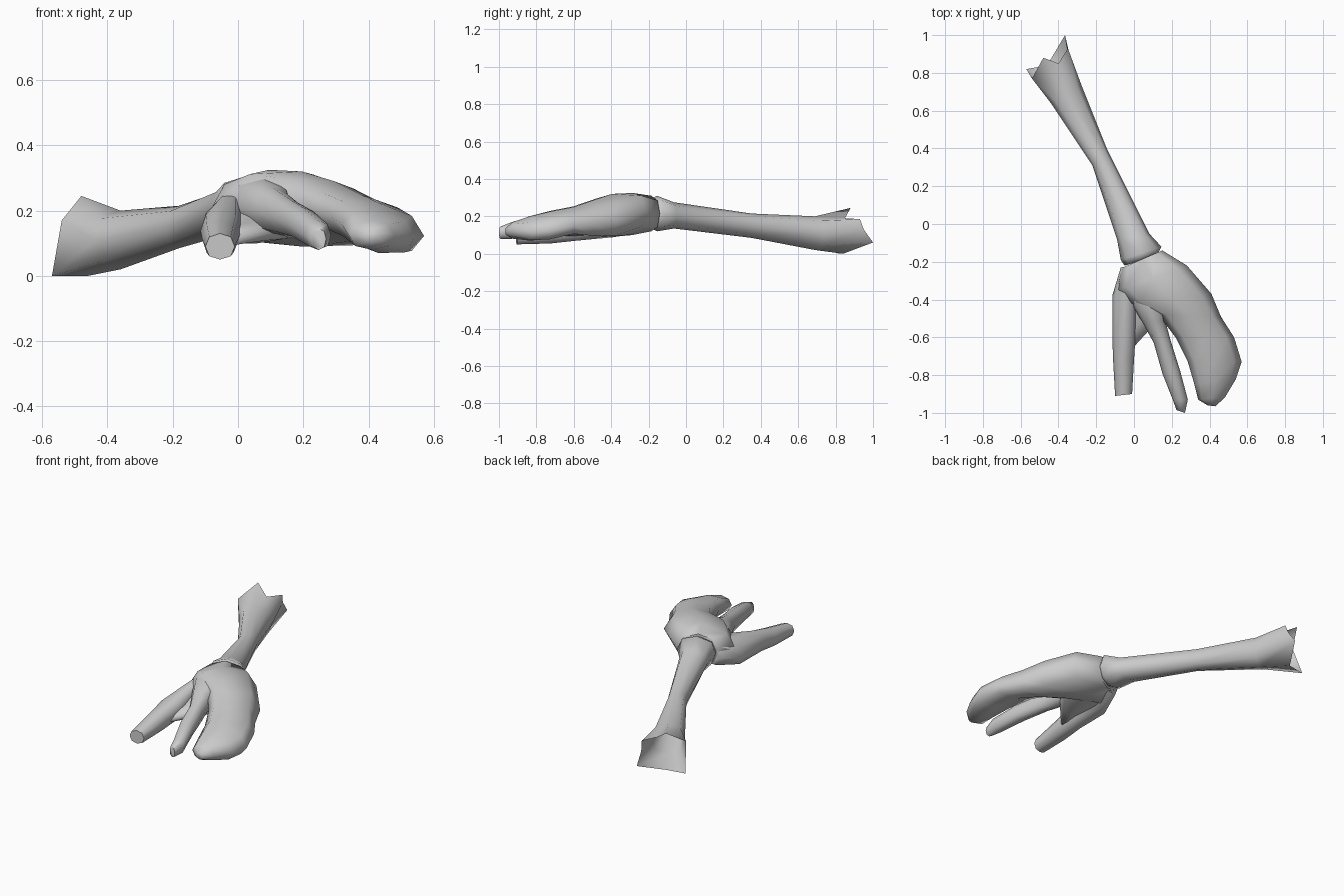
import bpy
import bmesh
import math
from mathutils import Vector

if "Cube" in bpy.data.objects:
    bpy.data.objects.remove(bpy.data.objects["Cube"], do_unlink=True)

# Single clay grey material
grey = bpy.data.materials.new("clay grey")
grey.use_nodes = True
colour = (0.6, 0.6, 0.6, 1)
grey.diffuse_color = colour
bsdf = next(n for n in grey.node_tree.nodes if n.type == "BSDF_PRINCIPLED")
bsdf.inputs["Base Color"].default_value = colour
bsdf.inputs["Roughness"].default_value = 0.8

SIDES = 8


def soft(value, power=0.88):
    """Push a sine or cosine outward for a slightly boxy section."""
    return math.copysign(abs(value) ** power, value) if abs(value) > 1e-6 else 0.0


def section(left_x, left_y, right_x, right_y, low, high, drop=0):
    """Ring spanning a left edge, a right edge and a height range; drop lowers the right."""
    left, right = Vector((left_x, left_y, drop)), Vector((right_x, right_y, -drop))
    middle, reach = (left + right) / 2, (right - left) / 2
    middle.z = (low + high) / 2
    up = Vector((0, 0, (high - low) / 2))
    angles = [math.tau * k / SIDES for k in range(SIDES)]
    return [middle + reach * soft(math.cos(a)) + up * soft(math.sin(a)) for a in angles]


def loft(name, rings, cap_start=True, cap_end=True):
    """Skin a run of rings into one smooth-shaded part."""
    bm = bmesh.new()
    rows = [[bm.verts.new(p) for p in ring] for ring in rings]
    for a, b in zip(rows, rows[1:]):
        for k in range(SIDES):
            n = (k + 1) % SIDES
            bm.faces.new((a[k], a[n], b[n], b[k]))
    if cap_start:
        bm.faces.new(rows[0][::-1])
    if cap_end:
        bm.faces.new(rows[-1])
    bmesh.ops.recalc_face_normals(bm, faces=bm.faces)
    mesh = bpy.data.meshes.new(name)
    bm.to_mesh(mesh)
    bm.free()
    mesh.materials.append(grey)
    obj = bpy.data.objects.new(name, mesh)
    bpy.context.collection.objects.link(obj)
    bpy.ops.object.select_all(action="DESELECT")
    obj.select_set(True)
    bpy.context.view_layer.objects.active = obj
    bpy.ops.object.shade_smooth_by_angle(angle=math.radians(75))
    return obj


# Forearm, open at the torn elbow end
forearm = [section(*s) for s in (
    (-.05, -.22, .12, -.17, .14, .29),
    (-.07, -.19, .145, -.12, .12, .31),
    (-.09, -.08, .08, -.05, .135, .275),
    (-.22, .31, -.14, .39, .085, .215),
    (-.44, .64, -.28, .74, .02, .2),
)]
torn_edge = [Vector(p) for p in (
    (-.36, .95, .13), (-.35, .93, .185), (-.4, .85, .19), (-.48, .88, .245),
    (-.54, .77, .17), (-.57, .82, 0), (-.46, .84, 0), (-.365, 1, .06),
)]
loft("forearm", forearm + [torn_edge], cap_end=False)

# Palm running into the broad outer finger
loft("palm_and_broad_finger", [section(*s) for s in (
    (-.06, -.23, .15, -.14, .12, .31),
    (-.09, -.35, .28, -.22, .1, .325, -.02),
    (-.02, -.42, .41, -.37, .09, .32, .03),
    (.13, -.48, .46, -.49, .1, .29, .04),
    (.22, -.6, .53, -.6, .11, .25, .03),
    (.285, -.73, .57, -.73, .08, .225, .03),
    (.32, -.85, .54, -.82, .07, .2, .02),
    (.34, -.93, .48, -.92, .08, .17),
    (.39, -.96, .43, -.965, .1, .14),
)])

# Slim middle finger growing out of the palm
loft("middle_finger", [section(*s) for s in (
    (-.05, -.3, .17, -.3, .14, .3),
    (-.02, -.41, .17, -.44, .13, .3),
    (.05, -.53, .165, -.51, .13, .27),
    (.105, -.63, .195, -.62, .12, .24),
    (.15, -.79, .245, -.78, .11, .21),
    (.205, -.93, .285, -.93, .08, .17),
    (.225, -.985, .27, -1, .08, .145),
)])

# Inner finger along the other edge of the hand
loft("inner_finger", [section(*s) for s in (
    (-.07, -.23, .08, -.21, .13, .28, -.03),
    (-.115, -.38, .01, -.39, .1, .24, -.04),
    (-.115, -.6, .01, -.57, .07, .205),
    (-.11, -.73, 0, -.72, .055, .17),
    (-.1, -.91, -.01, -.9, .05, .13),
)])

# Low web of skin between the fingers
loft("finger_web", [section(*s) for s in (
    (-.08, -.3, .2, -.3, .11, .24),
    (-.06, -.42, .18, -.44, .1, .21),
    (-.06, -.53, .1, -.54, .1, .16),
    (-.06, -.65, 0, -.65, .09, .13),
)])
